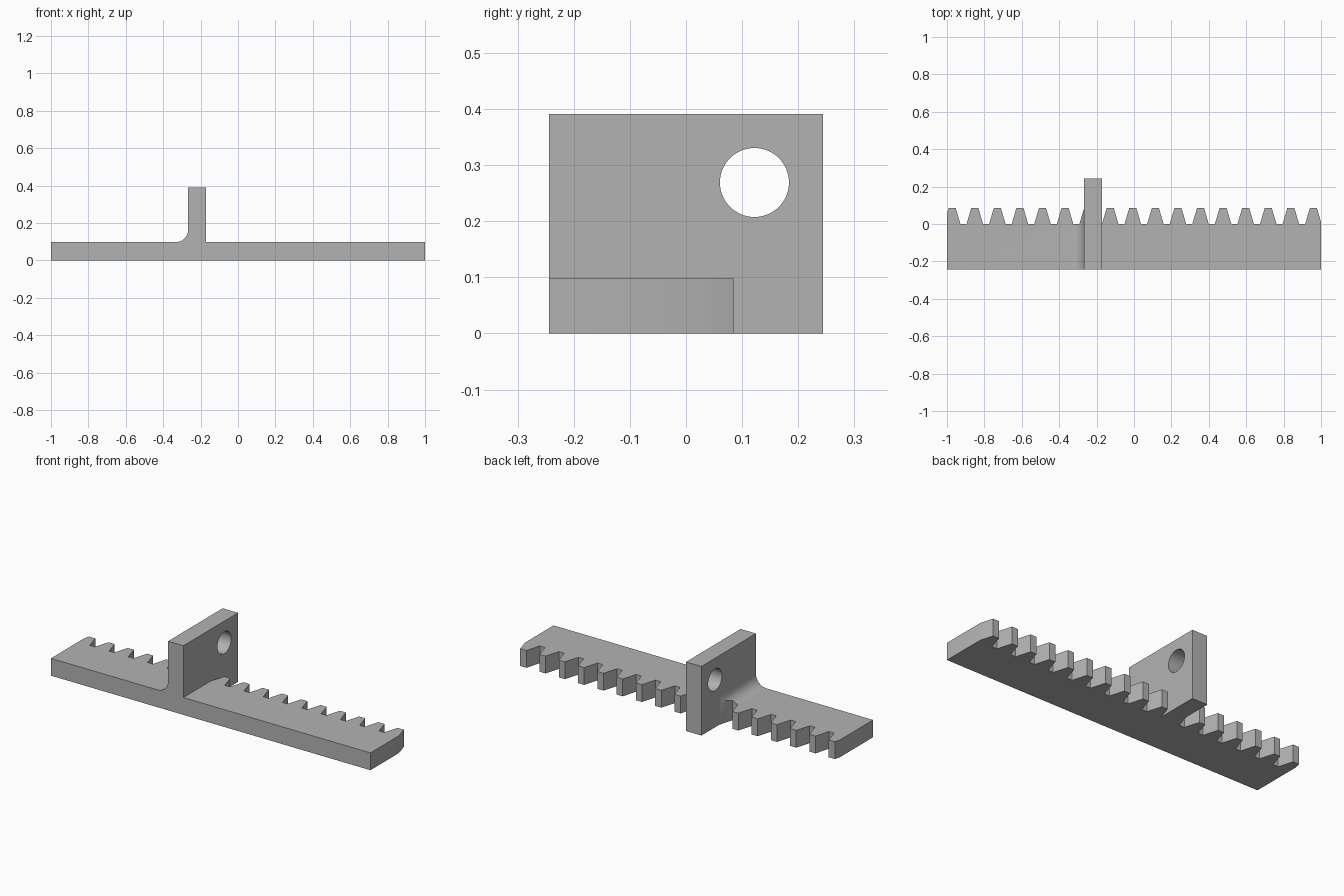
import bpy, bmesh, math
from mathutils import Vector

if "Cube" in bpy.data.objects:
    bpy.data.objects.remove(bpy.data.objects["Cube"])

steel = bpy.data.materials.new("plain grey")
steel.diffuse_color = (0.45, 0.45, 0.45, 1)
steel.use_nodes = True
steel.node_tree.nodes["Principled BSDF"].inputs["Base Color"].default_value = steel.diffuse_color


def prism(name, outline, axis, lo, hi):
    """Extrude a 2D outline along an axis: z uses (x, y), y uses (x, z), x uses (y, z)."""
    place = {"z": lambda p: (p[0], p[1], lo),
             "y": lambda p: (p[0], lo, p[1]),
             "x": lambda p: (lo, p[0], p[1])}[axis]
    direction = Vector([(hi - lo) * (a == axis) for a in "xyz"])
    bm = bmesh.new()
    face = bm.faces.new([bm.verts.new(place(p)) for p in outline])
    top = bmesh.ops.extrude_face_region(bm, geom=[face])["geom"]
    bmesh.ops.translate(bm, verts=[v for v in top if isinstance(v, bmesh.types.BMVert)], vec=direction)
    bmesh.ops.recalc_face_normals(bm, faces=bm.faces)
    mesh = bpy.data.meshes.new(name)
    bm.to_mesh(mesh)
    bm.free()
    mesh.materials.append(steel)
    obj = bpy.data.objects.new(name, mesh)
    bpy.context.collection.objects.link(obj)
    return obj


def combine(target, tool, operation):
    """Apply a boolean and remove the helper."""
    mod = target.modifiers.new(operation, "BOOLEAN")
    mod.operation, mod.object, mod.solver = operation, tool, "EXACT"
    bpy.context.view_layer.objects.active = target
    bpy.ops.object.modifier_apply(modifier=mod.name)
    bpy.data.objects.remove(tool)


BACK, TIP, THICK = -0.244, 0.085, 0.098
LEFT, RIGHT, HEIGHT = -0.267, -0.171, 0.391
FILLET, PITCH, FIRST = 0.066, 0.1207, -0.972

# Toothed plan outline, overlong so the ends are trimmed to length
teeth = [(-1.2, BACK), (-1.2, 0)]
for i in range(17):
    c = FIRST + i * PITCH
    teeth += [(c - 0.044, 0), (c - 0.019, TIP), (c + 0.019, TIP), (c + 0.044, 0)]
teeth += [(1.2, 0), (1.2, BACK)]
rack = prism("toothed_rack", teeth, "z", -0.1, 0.5)

# Side profile of the bar, with the fillet rising to the bracket
mid = (LEFT + RIGHT) / 2
fillet = [(LEFT - FILLET + FILLET * math.sin(a), THICK + FILLET - FILLET * math.cos(a))
          for a in (math.pi / 2 * k / 16 for k in range(17))]
profile = [(1, 0), (-1, 0), (-1, THICK)] + fillet + [(mid, THICK + FILLET), (mid, THICK), (1, THICK)]
combine(rack, prism("bar_profile", profile, "y", -0.5, 0.5), "INTERSECT")

# Upright bracket with a round hole
bracket = prism("bracket", [(BACK, 0), (-BACK, 0), (-BACK, HEIGHT), (BACK, HEIGHT)], "x", LEFT, RIGHT)
circle = [(0.122 + 0.0615 * math.cos(math.tau * k / 64), 0.269 + 0.0615 * math.sin(math.tau * k / 64))
          for k in range(64)]
combine(bracket, prism("hole", circle, "x", -0.5, 0.1), "DIFFERENCE")
combine(rack, bracket, "UNION")

# Smooth the fillet and hole, keep the machined edges sharp
rack.select_set(True)
bpy.context.view_layer.objects.active = rack
bpy.ops.object.shade_smooth_by_angle(angle=math.radians(30))
